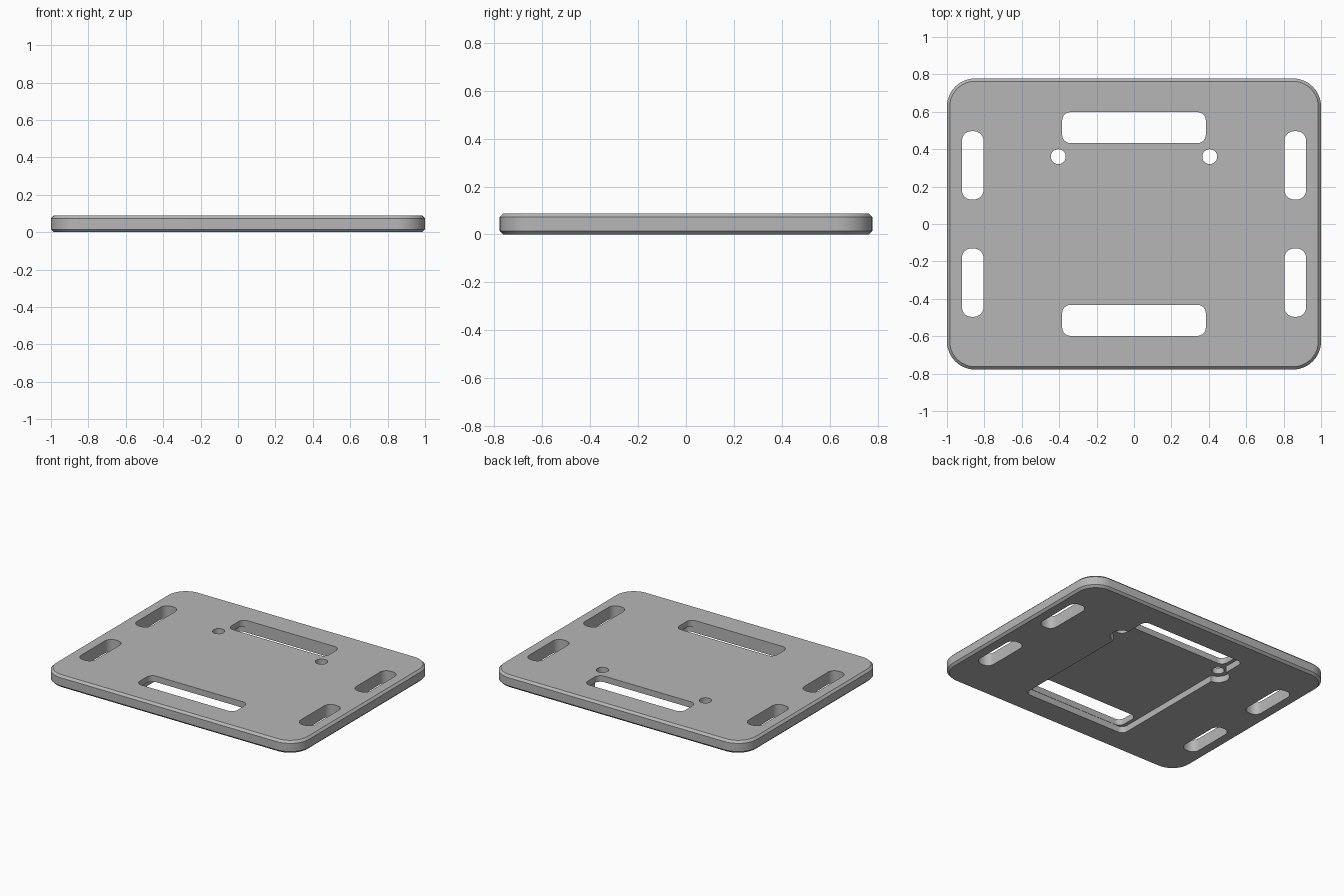
import bpy, bmesh, math

if "Cube" in bpy.data.objects:
    bpy.data.objects.remove(bpy.data.objects["Cube"], do_unlink=True)

WIDTH, DEPTH, HEIGHT = 2.0, 1.556, 0.088
CHAMFER = 0.015

grey = bpy.data.materials.new("plain grey")
grey.use_nodes = True
grey.diffuse_color = (0.47, 0.47, 0.47, 1)
grey.node_tree.nodes["Principled BSDF"].inputs["Base Color"].default_value = grey.diffuse_color


def rounded_outline(cx, cy, w, d, r, steps):
    """Counter-clockwise rounded rectangle; a circle when r is half of w and d."""
    points = []
    for k, (sx, sy) in enumerate([(1, 1), (-1, 1), (-1, -1), (1, -1)]):
        for i in range(steps + 1):
            a = math.pi / 2 * (k + i / steps)
            p = (cx + sx * (w / 2 - r) + r * math.cos(a),
                 cy + sy * (d / 2 - r) + r * math.sin(a))
            if not points or math.dist(p, points[-1]) > 1e-5:
                points.append(p)
    if math.dist(points[0], points[-1]) < 1e-5:
        points.pop()
    return points


def loft(name, cx, cy, w, d, r, levels, steps=8):
    """Stack outlines at (z, inset) levels into a closed solid."""
    bm = bmesh.new()
    rings = []
    for z, inset in levels:
        outline = rounded_outline(cx, cy, w - 2 * inset, d - 2 * inset, r - inset, steps)
        rings.append([bm.verts.new((x, y, z)) for x, y in outline])
    for low, high in zip(rings, rings[1:]):
        n = len(low)
        for i in range(n):
            j = (i + 1) % n
            bm.faces.new((low[i], low[j], high[j], high[i]))
    bm.faces.new(rings[0][::-1])
    bm.faces.new(rings[-1])
    mesh = bpy.data.meshes.new(name)
    bm.to_mesh(mesh)
    bm.free()
    mesh.materials.append(grey)
    obj = bpy.data.objects.new(name, mesh)
    bpy.context.collection.objects.link(obj)
    return obj


# Chamfered plate
plate = loft("mounting_plate", 0, 0, WIDTH, DEPTH, 0.15,
             [(0, CHAMFER), (CHAMFER, 0), (HEIGHT - CHAMFER, 0), (HEIGHT, CHAMFER)], 12)

through = [(-0.1, 0), (0.2, 0)]
pocket = [(-0.1, 0), (0.045, 0)]
cutters = []

# Underside pocket
cutters.append(loft("pocket_cutter", 0, 0, 0.82, 1.2, 0.04, pocket))
for side in (-1, 1):
    # Round pocket lobes and screw holes
    cutters.append(loft("lobe_cutter", side * 0.405, 0.36, 0.15, 0.15, 0.075, pocket))
    cutters.append(loft("hole_cutter", side * 0.405, 0.36, 0.08, 0.08, 0.04, through))
    # Wide strap slots at the front and back
    cutters.append(loft("wide_slot_cutter", 0, side * 0.515, 0.768, 0.166, 0.045, through))
    # Narrow slots along both sides
    for end in (-1, 1):
        cutters.append(loft("side_slot_cutter", side * 0.8625, end * 0.3135,
                            0.115, 0.365, 0.05, through))

for cutter in cutters:
    cutter.hide_render = True
    cut = plate.modifiers.new(cutter.name, "BOOLEAN")
    cut.operation, cut.solver, cut.object = "DIFFERENCE", "EXACT", cutter

# Bake the cuts and drop the cutters
graph = bpy.context.evaluated_depsgraph_get()
baked = bpy.data.meshes.new_from_object(plate.evaluated_get(graph))
plate.modifiers.clear()
plate.data = baked
for cutter in cutters:
    bpy.data.objects.remove(cutter, do_unlink=True)

bpy.ops.object.select_all(action="DESELECT")
plate.select_set(True)
bpy.context.view_layer.objects.active = plate
bpy.ops.object.shade_smooth_by_angle(angle=math.radians(30))
